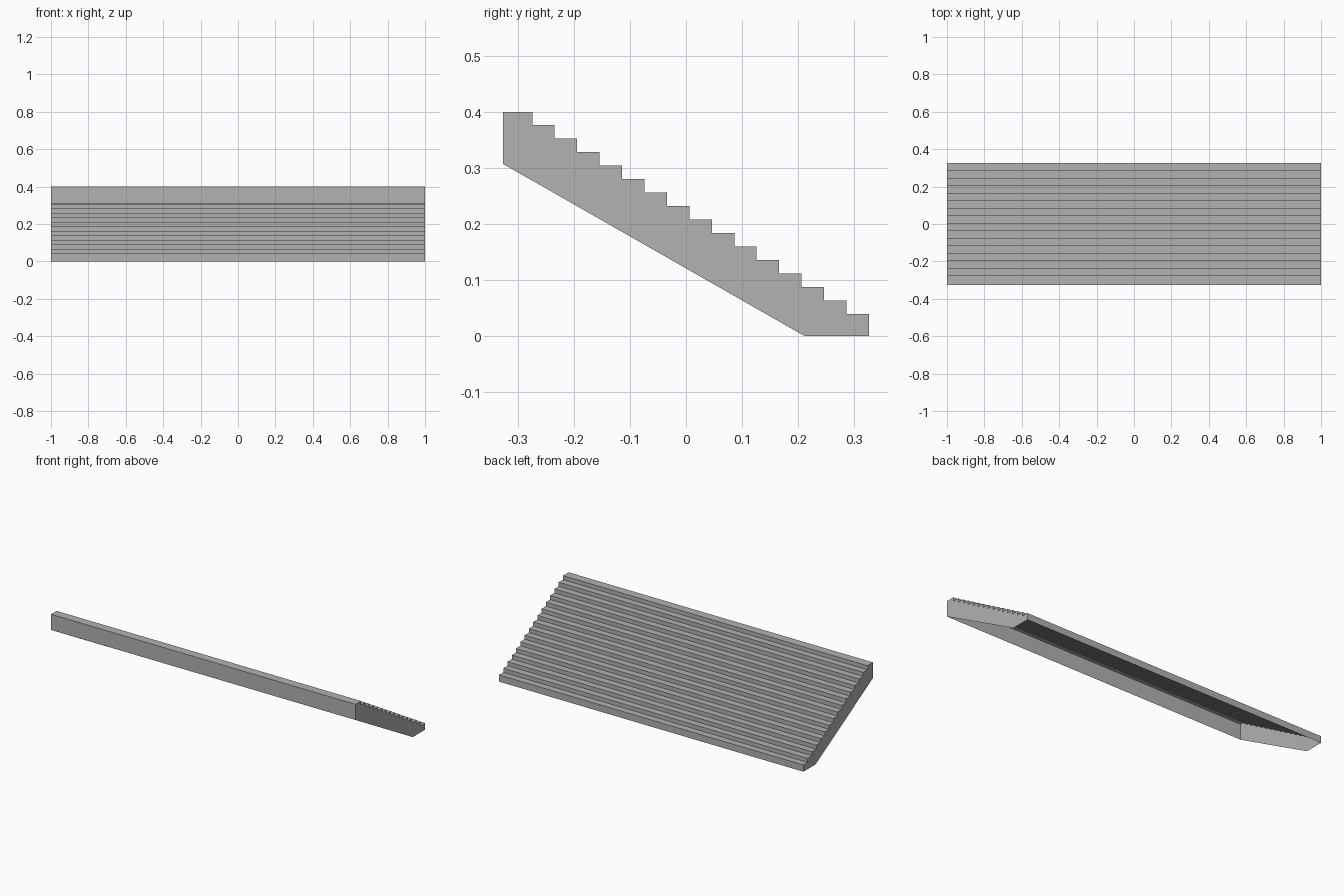
import bpy
import bmesh

cube = bpy.data.objects.get("Cube")
if cube:
    bpy.data.objects.remove(cube, do_unlink=True)

HALF_WIDTH, HALF_DEPTH = 1.0, 0.326
STEPS, GOING, RISE = 16, 0.04, 0.024
FIRST_RISE = 0.04

# Plain grey finish
grey = bpy.data.materials.new("plain_grey")
grey.use_nodes = True
colour = (0.445, 0.445, 0.445, 1)
grey.diffuse_color = colour
grey.node_tree.nodes["Principled BSDF"].inputs["Base Color"].default_value = colour

# Stepped outline, climbing from the back foot to the front edge
outline = [(HALF_DEPTH, 0)]
for i in range(STEPS):
    z = FIRST_RISE + i * RISE
    y = HALF_DEPTH - i * GOING
    y_next = y - GOING if i < STEPS - 1 else -HALF_DEPTH
    outline += [(y, z), (y_next, z)]
outline.append((-HALF_DEPTH, 0.307))  # bottom of the front wall
foot = (0.212, 0)                     # where the side panels meet the ground


def make_part(name, faces):
    """Build a thin sheet part from lists of corner points."""
    bm = bmesh.new()
    for corners in faces:
        bm.faces.new([bm.verts.new(c) for c in corners])
    bmesh.ops.remove_doubles(bm, verts=bm.verts, dist=0.0001)
    mesh = bpy.data.meshes.new(name)
    bm.to_mesh(mesh)
    bm.free()
    mesh.materials.append(grey)
    obj = bpy.data.objects.new(name, mesh)
    bpy.context.collection.objects.link(obj)
    return obj


# Treads, risers and front wall as one folded sheet, open underneath
make_part("stair_sheet", [
    [(HALF_WIDTH, *a), (HALF_WIDTH, *b), (-HALF_WIDTH, *b), (-HALF_WIDTH, *a)]
    for a, b in zip(outline, outline[1:])
])

# Side panels closing both ends
side = outline + [foot]
make_part("left_side_panel", [[(HALF_WIDTH, *p) for p in side]])
make_part("right_side_panel", [[(-HALF_WIDTH, *p) for p in reversed(side)]])
